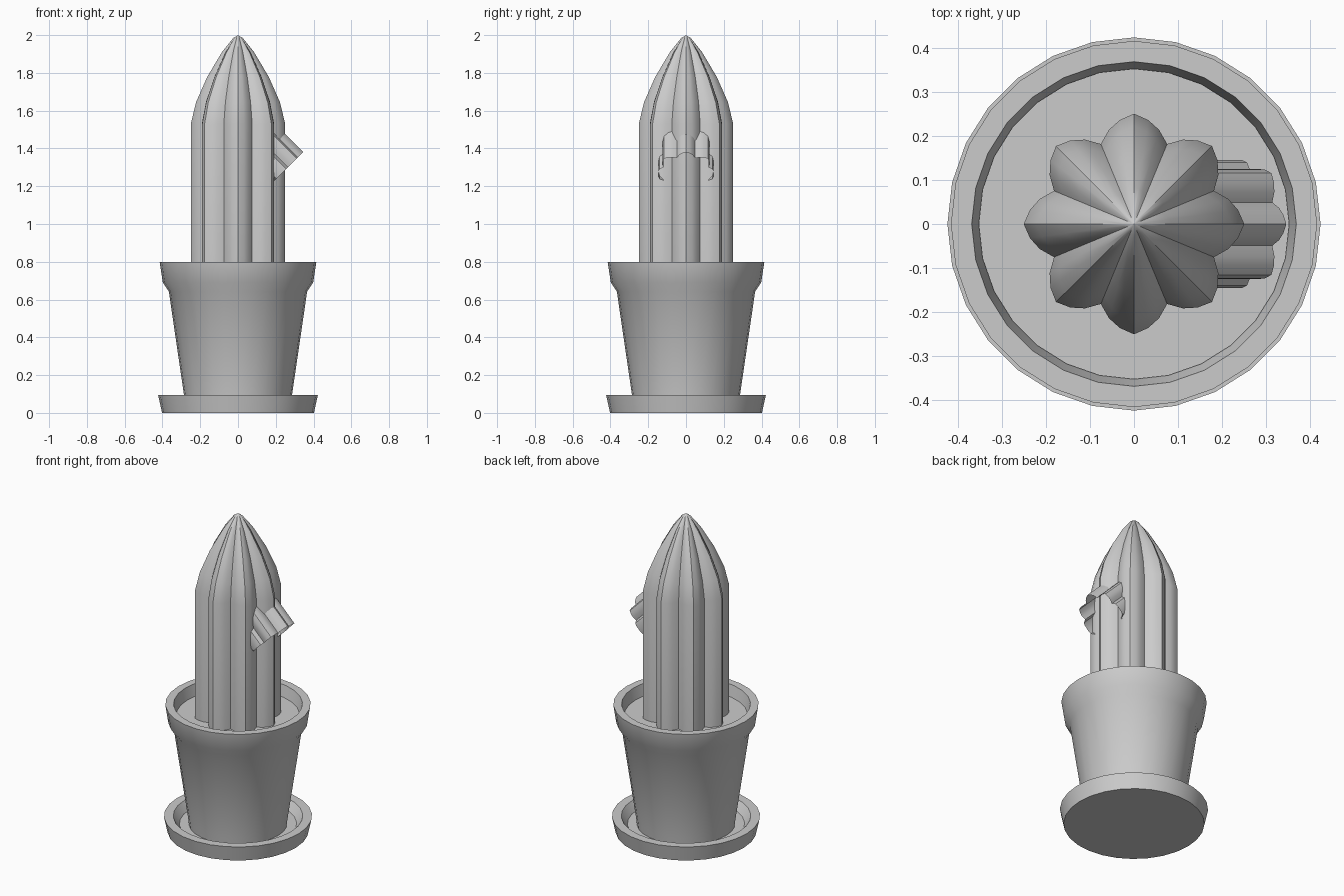
import bpy, bmesh
from math import sin, cos, pi, radians
from mathutils import Matrix, Vector

if "Cube" in bpy.data.objects:
    bpy.data.objects.remove(bpy.data.objects["Cube"])

SIDES = 28


def finish(name, bm):
    bmesh.ops.remove_doubles(bm, verts=bm.verts, dist=1e-5)
    bmesh.ops.recalc_face_normals(bm, faces=bm.faces)
    mesh = bpy.data.meshes.new(name)
    bm.to_mesh(mesh)
    bm.free()
    ob = bpy.data.objects.new(name, mesh)
    bpy.context.collection.objects.link(ob)
    bpy.ops.object.select_all(action='DESELECT')
    ob.select_set(True)
    bpy.context.view_layer.objects.active = ob
    bpy.ops.object.shade_smooth_by_angle(angle=radians(30))
    return ob


def skin(bm, rings):
    """Bridge equal-length rings of points with quads."""
    loops = [[bm.verts.new(p) for p in ring] for ring in rings]
    n = len(loops[0])
    for a, b in zip(loops, loops[1:]):
        for i in range(n):
            j = (i + 1) % n
            bm.faces.new((a[i], a[j], b[j], b[i]))
    return loops


def lathe(name, profile):
    """Revolve (radius, z) points; first and last rings with radius > 0 at 'cap' ends are filled."""
    bm = bmesh.new()
    loops = skin(bm, [[(r * cos(2 * pi * i / SIDES), r * sin(2 * pi * i / SIDES), z)
                       for i in range(SIDES)] for r, z in profile])
    bm.faces.new(loops[0][::-1])
    bm.faces.new(loops[-1])
    return finish(name, bm)


# Lobe outline: (angle from ridge, relative radius), ridge to valley
LOBE = [(0, 1.0), (7.7, 0.952), (14.8, 0.885), (22.5, 0.785)]
LOBE = LOBE + [(45 - a, r) for a, r in LOBE[2:0:-1]]
STAR = [(radians(45 * k + a), r) for k in range(8) for a, r in LOBE]


def star_ring(radius, z):
    return [(radius * r * cos(a), radius * r * sin(a), z) for a, r in STAR]


# Saucer, pot and soil
lathe("saucer", [(0.402, 0), (0.423, 0.095), (0.37, 0.095), (0.335, 0.045)])
lathe("pot", [(0.28, 0.045), (0.286, 0.095), (0.366, 0.642), (0.398, 0.69),
              (0.415, 0.8), (0.368, 0.8), (0.345, 0.69)])
lathe("soil", [(0.34, 0.70), (0.352, 0.73)])

# Fluted cactus trunk with a pointed dome
bm = bmesh.new()
dome = [(0.25, 0.72), (0.25, 1.53), (0.222, 1.645), (0.164, 1.777),
        (0.085, 1.91), (0.026, 1.984)]
loops = skin(bm, [star_ring(r, z) for r, z in dome])
tip = bm.verts.new((0, 0, 2))
top = loops[-1]
for i in range(len(top)):
    bm.faces.new((top[i], top[(i + 1) % len(top)], tip))
finish("cactus_trunk", bm)

# Open fluted side arm, sloping outward and down; lateral lobes are flattened
bm = bmesh.new()
skin(bm, [[(x, max(-0.145, min(0.145, y)), z) for x, y, z in star_ring(0.163, d)]
          for d in (0.0, -0.22)])
up, axis = Vector((1, 0, 1)).normalized(), Vector((1, 0, -1)).normalized()
side = axis.cross(up)
frame = Matrix((up, side, axis)).transposed().to_4x4()
frame.translation = (0.23, 0, 1.265)
bm.transform(frame)
finish("cactus_arm", bm)
